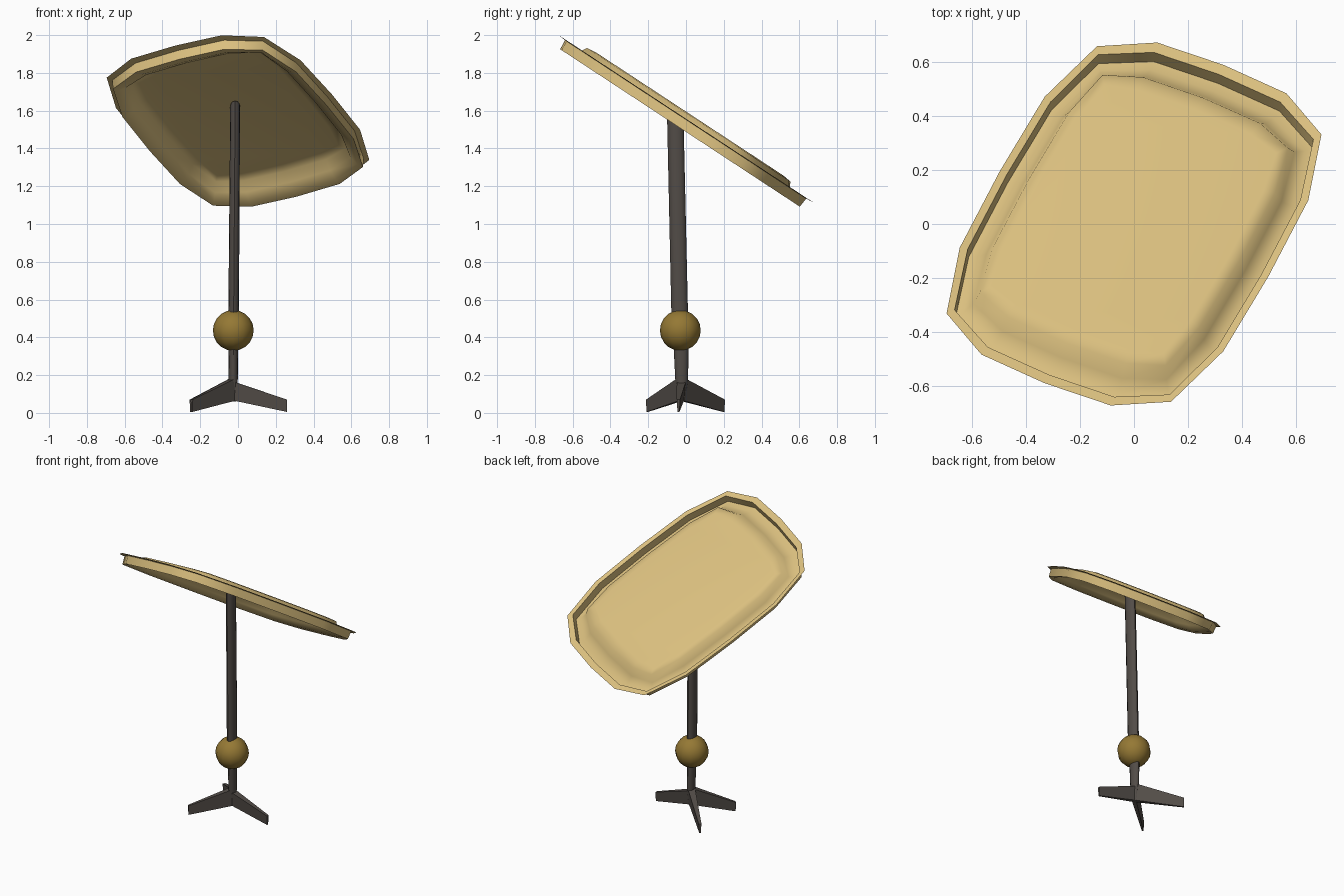
import bpy, bmesh, math
from mathutils import Vector, Matrix

if "Cube" in bpy.data.objects:
    bpy.data.objects.remove(bpy.data.objects["Cube"])


def material(name, rgb):
    m = bpy.data.materials.new(name)
    m.diffuse_color = (*rgb, 1)
    m.use_nodes = True
    m.node_tree.nodes["Principled BSDF"].inputs["Base Color"].default_value = m.diffuse_color
    return m


TAN = material("pale_wood", (0.70, 0.52, 0.21))
BRASS = material("brass", (0.30, 0.19, 0.035))
DARK = material("dark_metal", (0.085, 0.073, 0.064))


def finish(name, bm, mat, angle=40):
    bmesh.ops.recalc_face_normals(bm, faces=bm.faces)
    me = bpy.data.meshes.new(name)
    bm.to_mesh(me)
    bm.free()
    ob = bpy.data.objects.new(name, me)
    bpy.context.collection.objects.link(ob)
    me.materials.append(mat)
    bpy.ops.object.select_all(action='DESELECT')
    bpy.context.view_layer.objects.active = ob
    ob.select_set(True)
    bpy.ops.object.shade_smooth_by_angle(angle=math.radians(angle))
    return ob


def loft(bm, rings, cap_start=False, cap_end=False):
    vs = [[bm.verts.new(p) for p in r] for r in rings]
    n = len(vs[0])
    for a, b in zip(vs, vs[1:]):
        for i in range(n):
            j = (i + 1) % n
            bm.faces.new((a[i], a[j], b[j], b[i]))
    if cap_start:
        bm.faces.new(vs[0][::-1])
    if cap_end:
        bm.faces.new(vs[-1])


def oval(quarter):
    # mirror a quarter outline into a closed 16 point loop
    half = quarter + [(-x, y) for x, y in quarter[-2::-1]]
    return half + [(x, -y) for x, y in half[-2:0:-1]]


# tilted tray-like top: lip, groove wall, groove, raised field
rim = oval([(.78, 0), (.765, .265), (.655, .46), (.37, .54), (0, .55)])
field = oval([(.60, 0), (.588, .24), (.533, .38), (.33, .422), (0, .43)])


def ring(t, h):
    return [((1 - t) * a[0] + t * b[0], (1 - t) * a[1] + t * b[1], h)
            for a, b in zip(rim, field)]


bm = bmesh.new()
loft(bm, [ring(0, 0), ring(.24, -.004), ring(.27, -.058), ring(.5, -.053),
          ring(.8, -.025), ring(1, .026), ring(1.35, .032)], cap_end=True)
tilt = math.radians(33.3)
bm.transform(Matrix.Translation((0, 0, 1.557)) @ Matrix.Rotation(-tilt, 4, 'X')
             @ Matrix.Rotation(math.radians(64.8), 4, 'Z'))
finish("table_top", bm, TAN, 75)

# leaning oval post, thinner below the ball
bm = bmesh.new()
loft(bm, [[(cx + rx * math.cos(i * math.pi / 6), cy + ry * math.sin(i * math.pi / 6), z)
           for i in range(12)]
          for cx, cy, z, rx, ry in [(-.025, -.022, .06, .015, .016), (-.025, -.023, .18, .024, .034),
                                    (-.025, -.026, .36, .026, .040), (-.023, -.034, .55, .028, .044),
                                    (-.015, -.058, 1.55, .026, .044)]], True, False)
bm.verts.ensure_lookup_table()
# cut the post's top to lie against the underside of the table top
for v in bm.verts:
    if v.co.z > 1.5:
        v.co.z = 1.585 - math.tan(tilt) * v.co.y
finish("post", bm, DARK)

# ball
bm = bmesh.new()
bmesh.ops.create_uvsphere(bm, u_segments=12, v_segments=10, radius=.108)
bm.transform(Matrix.Translation((-.025, -.03, .437)))
finish("ball", bm, BRASS)


# three tapering blade feet
def foot(name, tip, root_top):
    root = Vector((-.022, -.025, 0))
    d = Vector((tip[0], tip[1], 0)) - root
    side = Vector((-d.y, d.x, 0)).normalized()

    def section(c, w_low, w_top, lo, hi):
        return [c + side * s * w + Vector((0, 0, z))
                for s, w, z in ((-1, w_low, lo), (1, w_low, lo), (1, w_top, hi), (-1, w_top, hi))]
    b = bmesh.new()
    loft(b, [section(root, .014, .024, .065, root_top),
             section(root + d, .005, .009, .005, .07)], True, True)
    finish(name, b, DARK, 30)


foot("right_foot", (.26, -.04), .165)
foot("back_left_foot", (-.25, .20), .185)
foot("front_left_foot", (-.245, -.205), .185)
